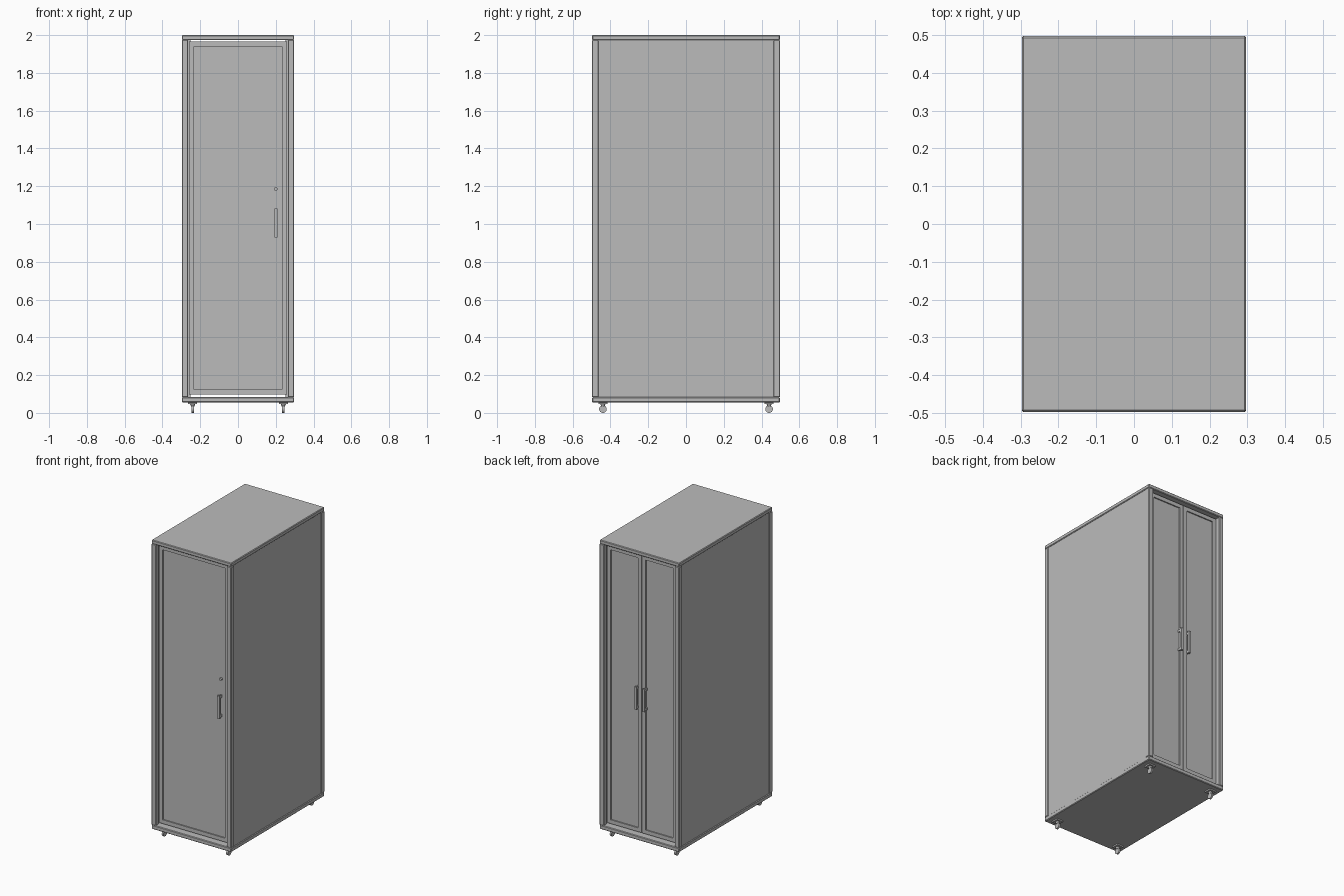
import bpy
import bmesh
from mathutils import Matrix

cube = bpy.data.objects.get("Cube")
if cube:
    bpy.data.objects.remove(cube, do_unlink=True)

grey = bpy.data.materials.new("cabinet_grey")
grey.use_nodes = True
colour = (0.5, 0.5, 0.5, 1)
grey.diffuse_color = colour
grey.node_tree.nodes["Principled BSDF"].inputs["Base Color"].default_value = colour


def finish(name, bm, bevel=0.0, smooth=False):
    mesh = bpy.data.meshes.new(name)
    bm.to_mesh(mesh)
    bm.free()
    mesh.materials.append(grey)
    obj = bpy.data.objects.new(name, mesh)
    bpy.context.collection.objects.link(obj)
    if bevel:
        mod = obj.modifiers.new("edge", "BEVEL")
        mod.width = bevel
        mod.segments = 1
    if smooth:
        bpy.ops.object.select_all(action="DESELECT")
        obj.select_set(True)
        bpy.context.view_layer.objects.active = obj
        bpy.ops.object.shade_smooth_by_angle()
    return obj


def add_box(bm, x, y, z):
    spans = (x, y, z)
    centre = Matrix.Translation([(a + b) / 2 for a, b in spans])
    size = Matrix.Diagonal([abs(b - a) for a, b in spans] + [1])
    bmesh.ops.create_cube(bm, size=1, matrix=centre @ size)


def box(name, x, y, z, bevel=0.0):
    bm = bmesh.new()
    add_box(bm, x, y, z)
    return finish(name, bm, bevel)


def cylinder(name, centre, r1, r2, depth, axis="Z"):
    turn = {"X": Matrix.Rotation(1.5708, 4, "Y"),
            "Y": Matrix.Rotation(1.5708, 4, "X"), "Z": Matrix()}[axis]
    bm = bmesh.new()
    bmesh.ops.create_cone(bm, cap_ends=True, segments=24, radius1=r1, radius2=r2,
                          depth=depth, matrix=Matrix.Translation(centre) @ turn)
    return finish(name, bm, smooth=True)


W, D = 0.297, 0.497          # half width and half depth
LOW, HIGH = 0.083, 1.974     # between base and top plates


def door(name, x0, x1, side):
    """Framed door leaf with a slightly recessed panel."""
    rail = 0.026
    z0, z1 = 0.097, 1.966
    y = (side * 0.448, side * 0.470)
    bm = bmesh.new()
    for x in ((x0, x0 + rail), (x1 - rail, x1)):
        add_box(bm, x, y, (z0, z1))
    for z in ((z0, z0 + rail), (z1 - rail, z1)):
        add_box(bm, (x0 + rail, x1 - rail), y, z)
    finish(name + "_frame", bm)
    box(name + "_panel", (x0 + rail, x1 - rail), (side * 0.450, side * 0.462),
        (z0 + rail, z1 - rail))


def handle(name, x, side):
    """Upright bar standing on two short feet."""
    bm = bmesh.new()
    add_box(bm, (x - 0.008, x + 0.008), (side * 0.484, side * 0.496), (0.928, 1.082))
    for z in (0.94, 1.07):
        add_box(bm, (x - 0.006, x + 0.006), (side * 0.46, side * 0.486),
                (z - 0.008, z + 0.008))
    finish(name, bm)


# Top and base plates
box("top_plate", (-W, W), (-D, D), (HIGH, 2.0), 0.004)
box("base_plate", (-W, W), (-D, D), (0.055, LOW), 0.004)

for sx, xname in ((-1, "right"), (1, "left")):
    # Side panel
    box(xname + "_side_panel", (sx * 0.278, sx * 0.292), (-0.464, 0.464), (LOW, HIGH))
    for sy, yname in ((-1, "front"), (1, "back")):
        corner = f"{yname}_{xname}"
        # Corner post with the flange behind the door
        box(corner + "_post", (sx * 0.264, sx * W), (sy * 0.463, sy * D),
            (LOW, HIGH), 0.003)
        box(corner + "_door_stop", (sx * 0.251, sx * 0.28), (sy * 0.425, sy * 0.446),
            (LOW, HIGH))
        # Caster
        x, y = sx * 0.24, sy * 0.44
        box(corner + "_caster_plate", (x - 0.024, x + 0.024), (y - 0.024, y + 0.024),
            (0.046, 0.056))
        cylinder(corner + "_caster_stem", (x, y, 0.04), 0.008, 0.014, 0.014)
        cylinder(corner + "_caster_wheel", (x, y, 0.02), 0.02, 0.02, 0.012, "X")

# Single front door
door("front_door", -0.259, 0.259, -1)
handle("front_handle", 0.2, -1)
cylinder("front_lock", (0.2, -0.467, 1.185), 0.009, 0.009, 0.014, "Y")

# Pair of back doors
for s, label in ((-1, "right"), (1, "left")):
    inner, outer = s * 0.002, s * 0.259
    door(f"back_{label}_door", min(inner, outer), max(inner, outer), 1)
    handle(f"back_{label}_handle", s * 0.03, 1)
